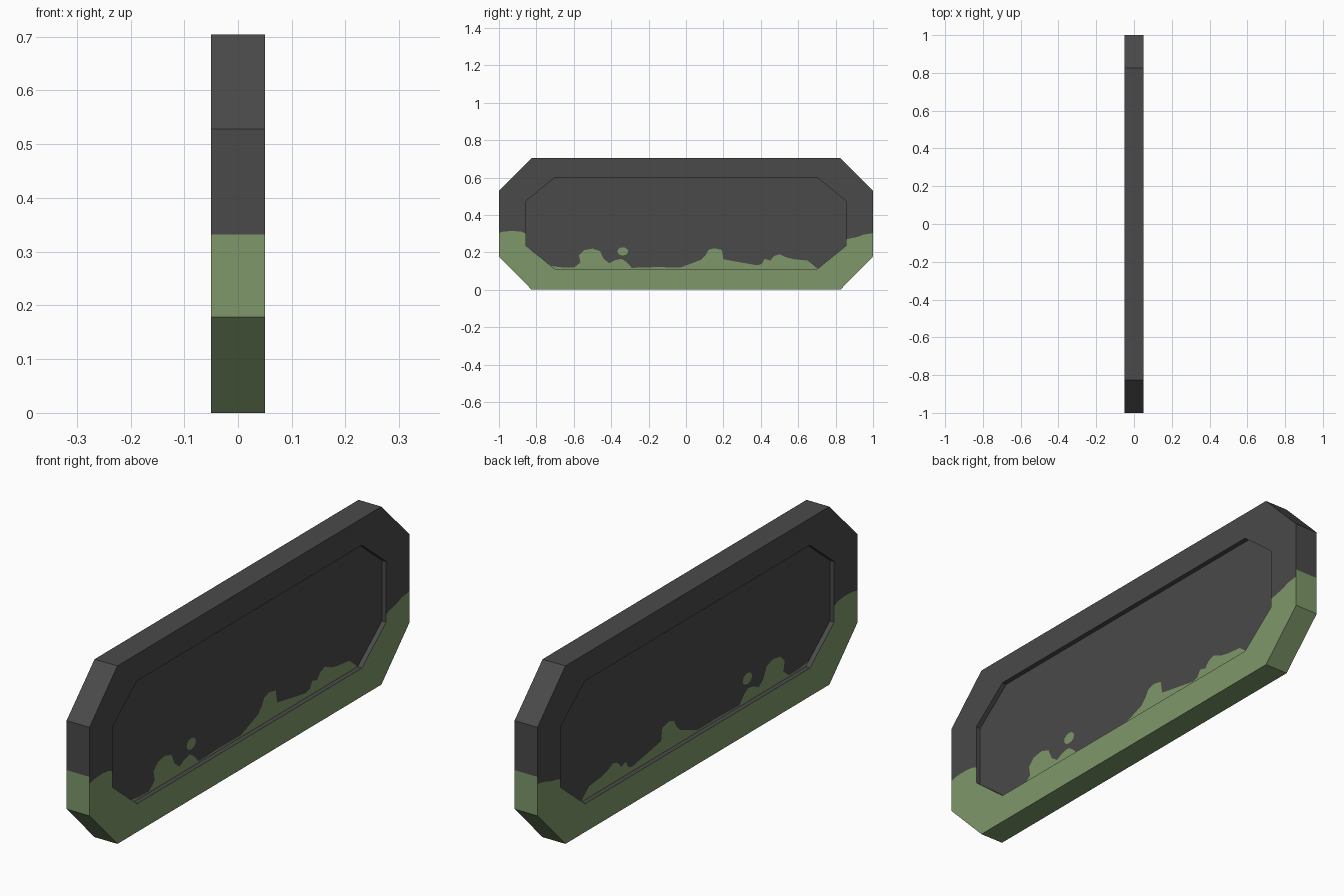
import bpy, bmesh, math

if "Cube" in bpy.data.objects:
    bpy.data.objects.remove(bpy.data.objects["Cube"])

HALF, RECESS = 0.05, 0.031   # half thickness of the frame, and of the sunken panel


def material(name, rgb):
    m = bpy.data.materials.new(name)
    m.diffuse_color = (*rgb, 1)
    m.use_nodes = True
    m.node_tree.nodes["Principled BSDF"].inputs["Base Color"].default_value = m.diffuse_color
    return m


MATS = [material("dark grey", (0.068, 0.068, 0.068)),
        material("moss green", (0.209, 0.312, 0.145))]
GREY, GREEN = 0, 1


def face(bm, pts, mat):
    f = bm.faces.new([bm.verts.new(p) for p in pts])
    f.material_index = mat


def both_sides(bm, outline, x, mat):
    """Counter-clockwise (y, z) outline as a flat face on +x and on -x."""
    face(bm, [(x, y, z) for y, z in outline], mat)
    face(bm, [(-x, y, z) for y, z in reversed(outline)], mat)


def finish(bm, name):
    bmesh.ops.remove_doubles(bm, verts=bm.verts, dist=0.0002)
    bmesh.ops.triangulate(bm, faces=[f for f in bm.faces if len(f.verts) > 4])
    me = bpy.data.meshes.new(name)
    bm.to_mesh(me)
    bm.free()
    for m in MATS:
        me.materials.append(m)
    ob = bpy.data.objects.new(name, me)
    bpy.context.collection.objects.link(ob)


# Octagon halves: lower runs left to right, upper runs right to left
out_low = [(-1, .178), (-.825, 0), (.825, 0), (1, .178)]
out_up = [(1, .528), (.825, .704), (-.825, .704), (-1, .528)]
in_low = [(-.855, .235), (-.703, .112), (.703, .112), (.855, .235)]
in_up = [(.855, .475), (.703, .598), (-.703, .598), (-.855, .475)]

# Moss line across the frame's left and right ends, outside to inside
left = [(-1, .305), (-.97, .312), (-.92, .314), (-.88, .31), (-.855, .30)]
right = [(1, .303), (.95, .295), (.92, .283), (.88, .275), (.855, .268)]

# Frame: front and back rims
bm = bmesh.new()
both_sides(bm, out_up + left + in_up[::-1] + right[::-1], HALF, GREY)
both_sides(bm, out_low + right + in_low[::-1] + left[::-1], HALF, GREEN)


# Frame: outer edge, with the vertical ends split at the moss line
def wall(a, b, x0, x1, mat):
    face(bm, [(x0, *a), (x1, *a), (x1, *b), (x0, *b)], mat)


SPLIT = .332
for a, b in zip(out_low, out_low[1:]):
    wall(a, b, HALF, -HALF, GREEN)
for a, b in zip(out_up, out_up[1:]):
    wall(a, b, HALF, -HALF, GREY)
wall((1, .178), (1, SPLIT), HALF, -HALF, GREEN)
wall((1, SPLIT), (1, .528), HALF, -HALF, GREY)
wall((-1, .528), (-1, SPLIT), HALF, -HALF, GREY)
wall((-1, SPLIT), (-1, .178), HALF, -HALF, GREEN)

# Frame: recess walls on both sides
inner = in_low + in_up
for a, b in zip(inner, inner[1:] + inner[:1]):
    wall(a, b, RECESS, HALF, GREY)
    wall(a, b, -HALF, -RECESS, GREY)
finish(bm, "frame")

# Sunken panel: moss silhouette along the bottom
moss = [(-.721, .127), (-.66, .119), (-.60, .118), (-.565, .145), (-.572, .185),
        (-.545, .212), (-.50, .22), (-.46, .207), (-.44, .165), (-.41, .142),
        (-.38, .158), (-.345, .165), (-.32, .15), (-.29, .117), (-.16, .121),
        (-.03, .119), (.02, .137), (.08, .16), (.105, .185), (.12, .213),
        (.15, .222), (.192, .213), (.20, .163), (.27, .15), (.38, .131),
        (.405, .138), (.42, .165), (.45, .156), (.47, .18), (.50, .19),
        (.54, .172), (.58, .163), (.65, .156), (.68, .132), (.703, .112)]
bm = bmesh.new()
both_sides(bm, moss + [in_low[3]] + in_up + [in_low[0]], RECESS, GREY)
both_sides(bm, [in_low[1], in_low[2]] + moss[-2::-1], RECESS, GREEN)
finish(bm, "panel")

# Single loose moss spot
bm = bmesh.new()
spot = [(-.338 + .029 * math.cos(i * math.pi / 6), .205 + .022 * math.sin(i * math.pi / 6))
        for i in range(12)]
both_sides(bm, spot, RECESS + .001, GREEN)
finish(bm, "moss_spot")
